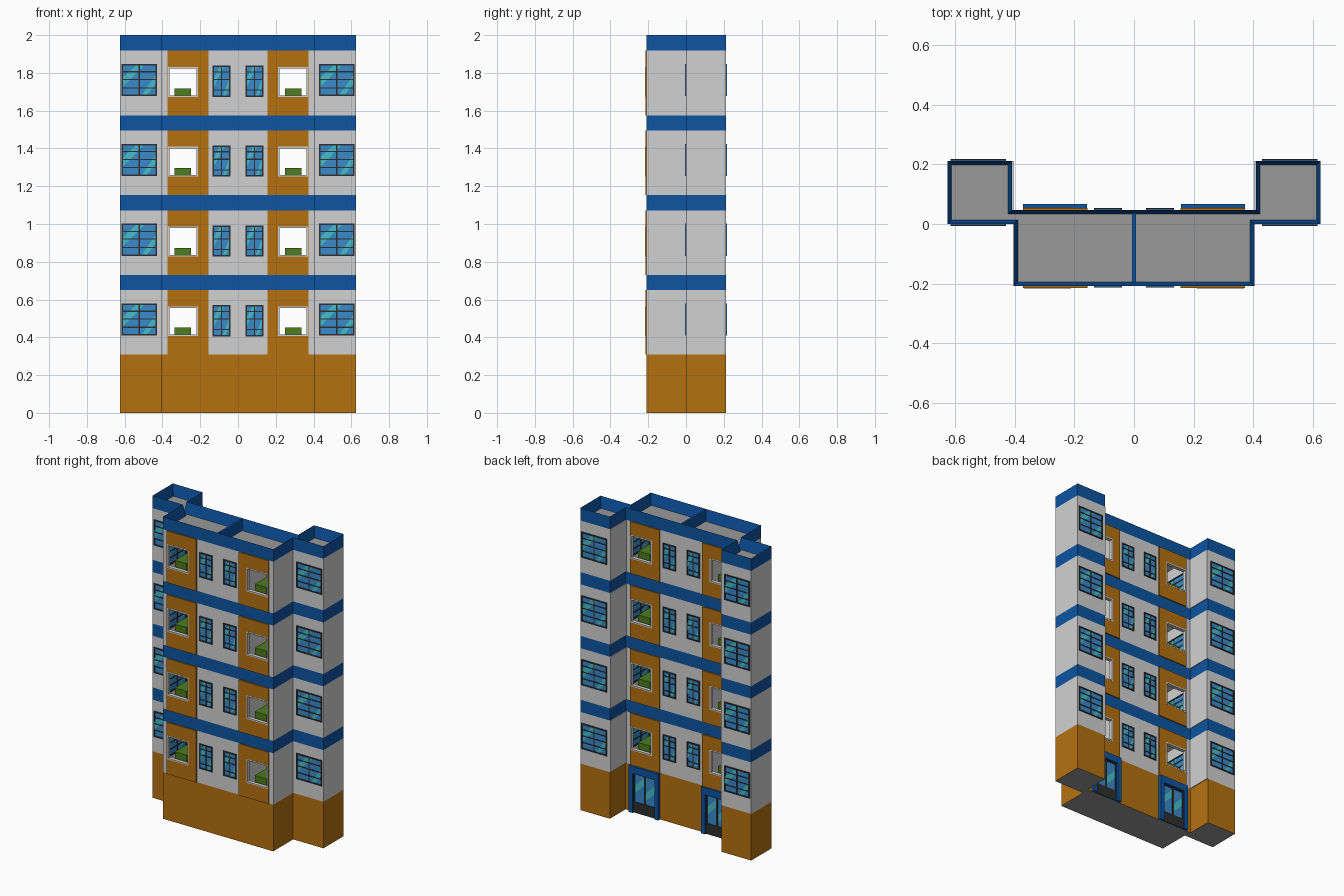
import bpy, bmesh, math
from mathutils import Matrix

if "Cube" in bpy.data.objects:
    bpy.data.objects.remove(bpy.data.objects["Cube"])


def mat(name, r, g, b):
    m = bpy.data.materials.new(name)
    m.diffuse_color = (r, g, b, 1)
    m.use_nodes = True
    m.node_tree.nodes["Principled BSDF"].inputs["Base Color"].default_value = m.diffuse_color
    return m


WALL = mat("wall_grey", .64, .64, .64)
BLUE = mat("band_blue", .004, .09, .36)
ORANGE = mat("ochre", .46, .165, .005)
ROOF = mat("roof_grey", .32, .32, .32)
DARK = mat("frame_dark", .028, .028, .03)
GLASS = mat("glass_blue", .042, .26, .60)
SHINE = mat("glass_cyan", .06, .52, .58)
GREEN = mat("plant_green", .075, .205, .013)


def add_mesh(name, bm, mats):
    me = bpy.data.meshes.new(name)
    bmesh.ops.recalc_face_normals(bm, faces=bm.faces)
    bm.to_mesh(me)
    bm.free()
    for m in mats:
        me.materials.append(m)
    return me


def place(name, me, loc=(0, 0, 0), rot=0):
    ob = bpy.data.objects.new(name, me)
    ob.location = loc
    ob.rotation_euler[2] = rot
    bpy.context.collection.objects.link(ob)
    return ob


def box(bm, x0, x1, y0, y1, z0, z1, mi=0):
    m = (Matrix.Translation(((x0 + x1) / 2, (y0 + y1) / 2, (z0 + z1) / 2))
         @ Matrix.Diagonal((abs(x1 - x0), abs(y1 - y0), abs(z1 - z0), 1)))
    vs = bmesh.ops.create_cube(bm, size=1, matrix=m)["verts"]
    for f in {f for v in vs for f in v.link_faces}:
        f.material_index = mi


def ring(bm, x, y, z, hx, hz, mi=0):
    """Rectangular plate in the xz plane with a rectangular hole."""
    for a, b, c, d in ((x[0], hx[0], *z), (hx[1], x[1], *z),
                       (*hx, z[0], hz[0]), (*hx, hz[1], z[1])):
        if b - a > 1e-4 and d - c > 1e-4:
            box(bm, a, b, *y, c, d, mi)


# Plan outline and levels
YF, YB, YT = -.208, .047, .212
half = [(.404, YF), (.404, 0), (.626, 0), (.626, YT), (.409, YT), (.409, YB)]
PLAN = half + [(-x, y) for x, y in reversed(half)]
STEP = .4225
LEVELS = [(.308 + i * STEP, .650 + i * STEP) for i in range(4)]


def prism(z0, z1):
    bm = bmesh.new()
    f = bm.faces.new([bm.verts.new((x, y, z0)) for x, y in PLAN])
    g = bmesh.ops.extrude_face_region(bm, geom=[f])["geom"]
    bmesh.ops.translate(bm, vec=(0, 0, z1 - z0),
                        verts=[v for v in g if isinstance(v, bmesh.types.BMVert)])
    bmesh.ops.recalc_face_normals(bm, faces=bm.faces)
    return bm


# Ground storey, grey underside
bm = prism(0, .308)
for f in bm.faces:
    f.material_index = 1 if f.normal.z < -.5 else 0
place("ground_storey", add_mesh("ground_storey", bm, [ORANGE, ROOF]))

# Blue bands between storeys
for i, (z0, z1) in enumerate(LEVELS[:3]):
    place(f"band_{i}", add_mesh("band", prism(z1, LEVELS[i + 1][0]), [BLUE]))

# Parapet with sunken grey roof and middle divider
bm = prism(LEVELS[3][1], 2)
top = max(bm.faces, key=lambda f: f.calc_center_median().z)
bmesh.ops.inset_region(bm, faces=[top], thickness=.014, use_even_offset=True)
for v in top.verts:
    v.co.z = 1.925
top.material_index = 1
box(bm, -.007, .007, YF + .01, YB - .01, 1.92, 1.999)
place("parapet", add_mesh("parapet", bm, [BLUE, ROOF]))


# Window: glass, diagonal reflection, frame and bars; faces -y
def window(name, w, h, rows):
    bm = bmesh.new()
    a, b, t = w / 2, h / 2, .008
    box(bm, -a, a, -.002, .002, -b, b, 0)
    for pts in (((-a, -b * .5), (-a, b * .1), (-a * .1, b), (a * .35, b)),
                ((a * .1, -b), (a * .4, -b), (a, -b * .1), (a, b * .4))):
        bm.faces.new([bm.verts.new((x, -.003, z)) for x, z in pts]).material_index = 1
    ring(bm, (-a, a), (-.006, 0), (-b, b), (-a + t, a - t), (-b + t, b - t), 2)
    box(bm, -.003, .003, -.005, 0, -b, b, 2)
    for r in rows:
        box(bm, -a, a, -.005, 0, -b + h * r - .003, -b + h * r + .003, 2)
    return add_mesh(name, bm, [GLASS, SHINE, DARK])


wide = window("wide_window", .186, .17, (.26, .52, .76))
narrow = window("narrow_window", .095, .165, (.22, .56, .80))

HX = (.212, .370)   # balcony opening
PX = (.156, .373)   # ochre panel
for i, (z0, z1) in enumerate(LEVELS):
    hz = (z0 + .098, z0 + .256)
    zc = z0 + .186
    walls, panels, frames, plants = (bmesh.new() for _ in range(4))
    box(walls, -.184, .184, YF, YB, z0, z1)
    for s in (1, -1):
        def sx(p):
            return tuple(sorted((s * p[0], s * p[1])))
        hx = sx(HX)
        # Tower, balcony room shell and openings
        box(walls, *sx((.404, .626)), 0, YT, z0, z1)
        box(walls, *sx((.390, .404)), YF, YB, z0, z1)
        for z in (z0, z1 - .005):
            box(walls, *sx((.184, .390)), YF + .012, YB - .012, z, z + .005)
        for y in ((YF, YF + .014), (YB - .014, YB)):
            ring(walls, sx((.184, .390)), y, (z0, z1), hx, hz)
        # Ochre panels and pale opening frames, front and back
        for y, k in ((YF, -1), (YB, 1)):
            ring(panels, sx(PX), sorted((y, y + k * .007)), (z0, z1), hx, hz)
            ring(frames, hx, sorted((y - k * .016, y + k * .008)), hz,
                 (hx[0] + .008, hx[1] - .008), (hz[0] + .008, hz[1] - .008))
        # Green planter inside the balcony
        box(plants, *sx((.250, .336)), -.18, .02, z0 + .005, z0 + .143)
        # Windows on every side
        for y, rot, tag in ((0, 0, "front"), (YT, math.pi, "back")):
            place(f"tower_window_{tag}", wide, (s * .523, y, zc), rot)
        for y, rot, tag in ((YF, 0, "front"), (YB, math.pi, "back")):
            place(f"narrow_window_{tag}", narrow, (s * .087, y, z0 + .180), rot)
        place("balcony_inner_window", wide, (s * .390, -.08, zc - .01), -s * math.pi / 2)
    place(f"walls_{i}", add_mesh("walls", walls, [WALL]))
    place(f"ochre_panels_{i}", add_mesh("ochre_panels", panels, [ORANGE]))
    place(f"balcony_frames_{i}", add_mesh("balcony_frames", frames, [WALL]))
    place(f"planters_{i}", add_mesh("planters", plants, [GREEN]))

# Entrance doors at the back, with blue surround
bm = bmesh.new()
ring(bm, (-.108, .108), (-.020, 0), (0, .308), (-.080, .080), (0, .262), 0)
box(bm, -.08, .08, -.004, 0, 0, .262, 1)
for pts in (((-.08, .12), (-.08, .17), (0, .25), (0, .20)),
            ((0, .09), (0, .14), (.08, .22), (.08, .17))):
    bm.faces.new([bm.verts.new((x, -.005, z)) for x, z in pts]).material_index = 2
ring(bm, (-.08, .08), (-.009, 0), (0, .262), (-.072, .072), (.07, .254), 3)
box(bm, -.005, .005, -.009, 0, 0, .262, 3)
door = add_mesh("entrance_door", bm, [BLUE, GLASS, SHINE, DARK])
for s in (1, -1):
    place("entrance_door", door, (s * .265, YB, 0), math.pi)
